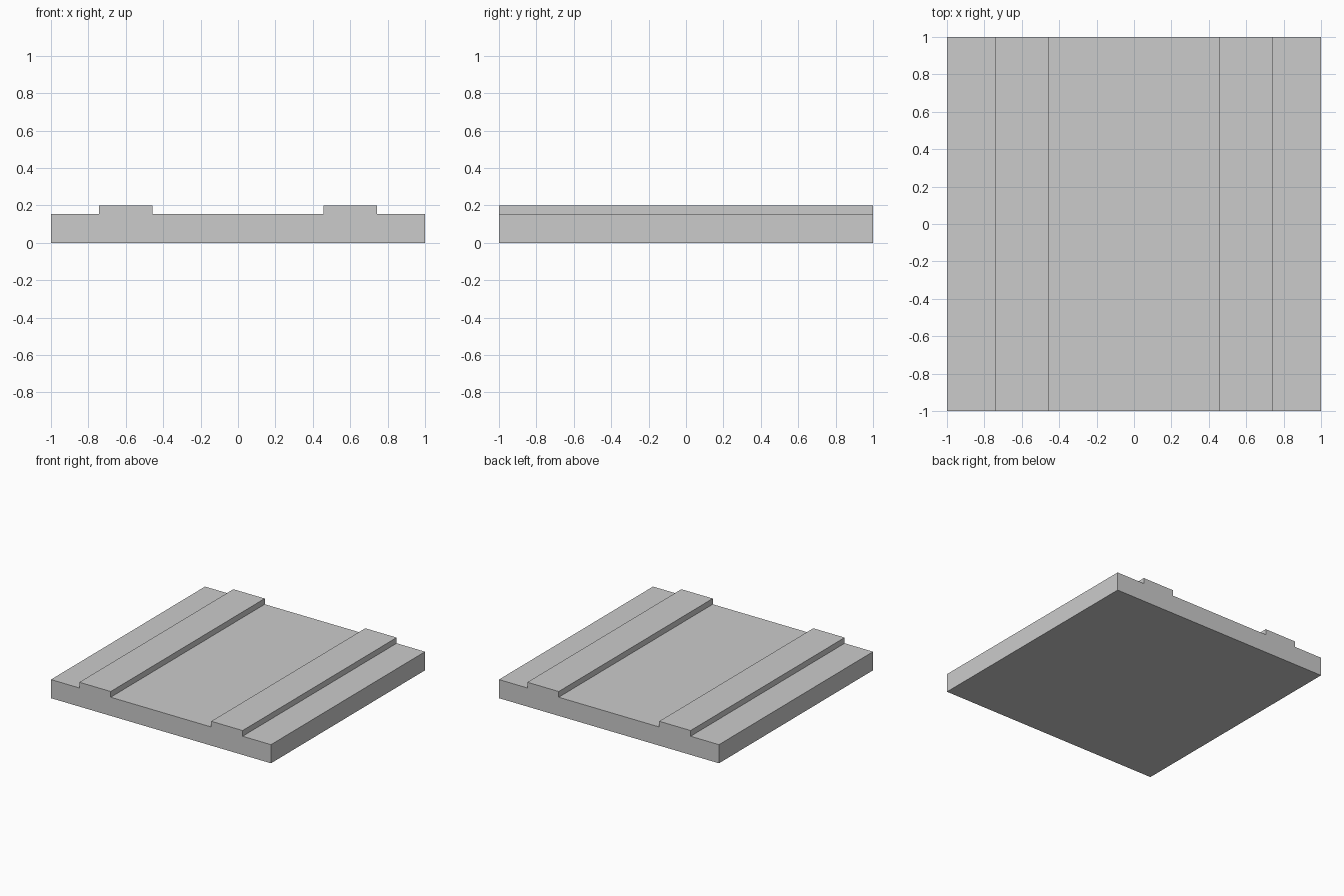
import bpy
import bmesh

if "Cube" in bpy.data.objects:
    bpy.data.objects.remove(bpy.data.objects["Cube"])

BASE_TOP, RIB_TOP = 0.153, 0.2
RIB_IN, RIB_OUT = 0.457, 0.742

# Right half of the cross-section, from bottom corner to the inner rib edge
right = [(1, 0), (1, BASE_TOP), (RIB_OUT, BASE_TOP), (RIB_OUT, RIB_TOP),
         (RIB_IN, RIB_TOP), (RIB_IN, BASE_TOP)]
profile = right + [(-x, z) for x, z in reversed(right)]

# Ribbed floor panel: extrude the section from front to back
bm = bmesh.new()
section = bm.faces.new([bm.verts.new((x, -1, z)) for x, z in profile])
extruded = bmesh.ops.extrude_face_region(bm, geom=[section], use_keep_orig=True)
verts = [g for g in extruded["geom"] if isinstance(g, bmesh.types.BMVert)]
bmesh.ops.translate(bm, verts=verts, vec=(0, 2, 0))
bmesh.ops.recalc_face_normals(bm, faces=bm.faces[:])

mesh = bpy.data.meshes.new("ribbed_panel")
bm.to_mesh(mesh)
bm.free()
bpy.context.collection.objects.link(bpy.data.objects.new("ribbed_panel", mesh))
